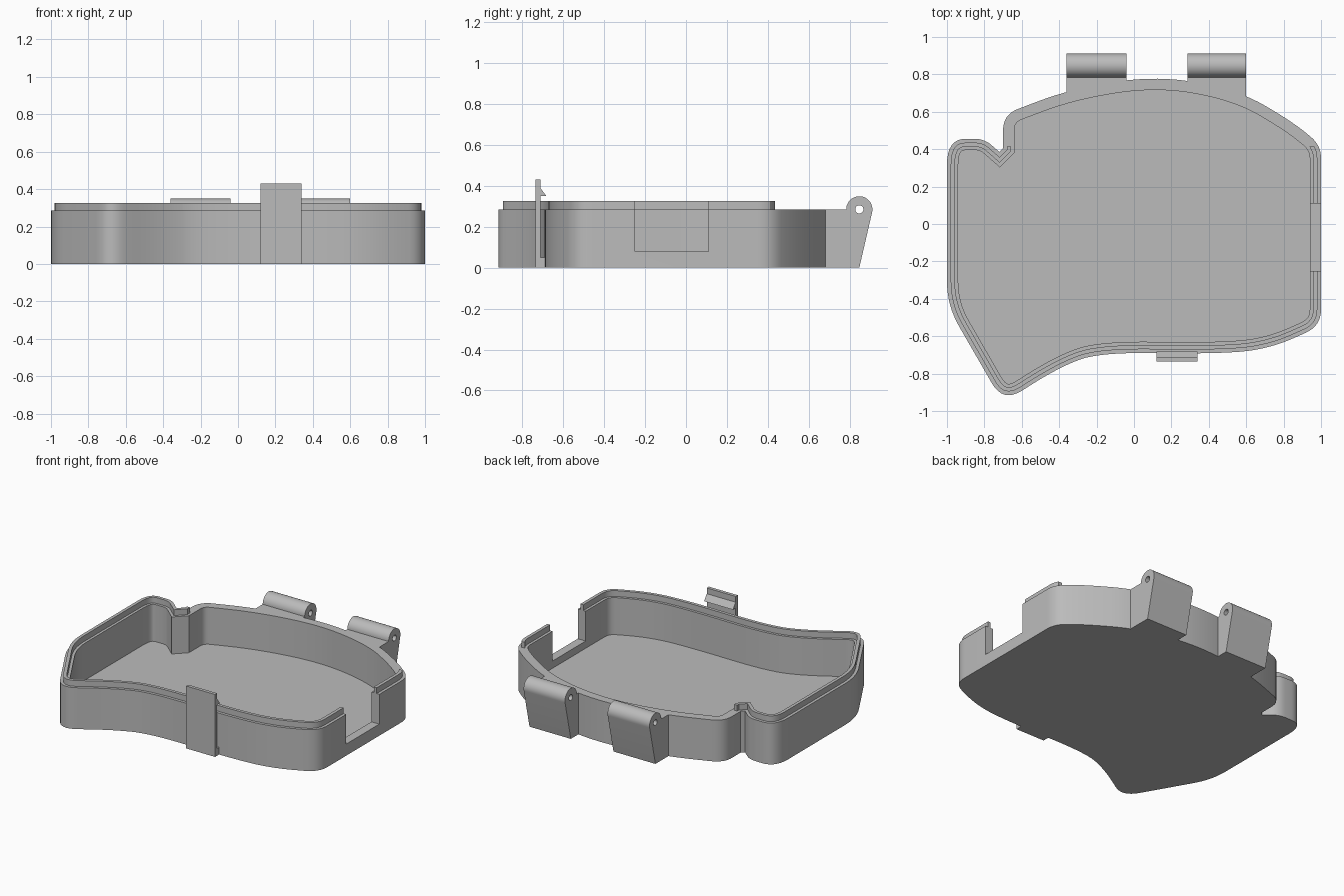
import bpy
import bmesh
import math
from mathutils import Vector

WALL_TOP, LIP_TOP, FLOOR = 0.285, 0.325, 0.03

cube = bpy.data.objects.get("Cube")
if cube:
    bpy.data.objects.remove(cube, do_unlink=True)

grey = bpy.data.materials.new("plain grey")
grey.use_nodes = True
grey.diffuse_color = (0.5, 0.5, 0.5, 1)
grey.node_tree.nodes["Principled BSDF"].inputs["Base Color"].default_value = (0.5, 0.5, 0.5, 1)


def finish(bm, name):
    bmesh.ops.recalc_face_normals(bm, faces=bm.faces)
    mesh = bpy.data.meshes.new(name)
    bm.to_mesh(mesh)
    bm.free()
    obj = bpy.data.objects.new(name, mesh)
    bpy.context.collection.objects.link(obj)
    mesh.materials.append(grey)
    return obj


def activate(obj):
    bpy.ops.object.select_all(action='DESELECT')
    obj.select_set(True)
    bpy.context.view_layer.objects.active = obj


def smooth(obj):
    activate(obj)
    bpy.ops.object.shade_smooth_by_angle(angle=math.radians(30))


def cut(obj, cutter):
    mod = obj.modifiers.new("cut", 'BOOLEAN')
    mod.operation, mod.solver, mod.object = 'DIFFERENCE', 'EXACT', cutter
    activate(obj)
    bpy.ops.object.modifier_apply(modifier=mod.name)
    bpy.data.objects.remove(cutter, do_unlink=True)


def box(name, low, high):
    bm = bmesh.new()
    bmesh.ops.create_cube(bm, size=1)
    for v in bm.verts:
        v.co = [a + (b - a) * (c + 0.5) for a, b, c in zip(low, high, v.co)]
    return finish(bm, name)


def rounded(corners, steps=8):
    """Round each corner, starting the bend a given distance away."""
    path = []
    for i, (x, y, reach) in enumerate(corners):
        p = Vector((x, y))
        if reach == 0:
            path.append(p)
            continue
        ends = []
        for q in (corners[i - 1], corners[(i + 1) % len(corners)]):
            d = Vector(q[:2]) - p
            ends.append(p + d.normalized() * min(reach, d.length * 0.49))
        for k in range(steps + 1):
            t = k / steps
            path.append(ends[0] * (1 - t) ** 2 + p * 2 * t * (1 - t) + ends[1] * t * t)
    return path


def inset(path, dist):
    """Move a clockwise outline inward with mitred corners."""
    result = []
    for i, p in enumerate(path):
        a = (p - path[i - 1]).normalized()
        b = (path[(i + 1) % len(path)] - p).normalized()
        na, nb = Vector((a.y, -a.x)), Vector((b.y, -b.x))
        result.append(p + (na + nb) * dist / (1 + na.dot(nb)))
    return result


def rings(name, levels, closed):
    """Join outlines at (inset, height) levels; loop back or cap both ends."""
    bm = bmesh.new()
    loops = [[bm.verts.new((p.x, p.y, z)) for p in inset(outline, d)] for d, z in levels]
    pairs = list(zip(loops, loops[1:]))
    if closed:
        pairs.append((loops[-1], loops[0]))
    else:
        bm.faces.new(loops[0])
        bm.faces.new(loops[-1])
    n = len(outline)
    for lo, hi in pairs:
        for i in range(n):
            j = (i + 1) % n
            bm.faces.new((lo[i], lo[j], hi[j], hi[i]))
    return finish(bm, name)


def prism(name, x0, x1, profile0, profile1):
    """Span two (y, z) profiles across x."""
    bm = bmesh.new()
    a = [bm.verts.new((x0, y, z)) for y, z in profile0]
    b = [bm.verts.new((x1, y, z)) for y, z in profile1]
    bm.faces.new(a)
    bm.faces.new(b)
    for i in range(len(a)):
        j = (i + 1) % len(a)
        bm.faces.new((a[i], a[j], b[j], b[i]))
    return finish(bm, name)


# Outline corners: x, y, bend reach (clockwise from the back right)
outline = rounded([
    (-1, 0.455, 0.14), (-0.80, 0.455, 0.05), (-0.72, 0.385, 0), (-0.70, 0.405, 0),
    (-0.70, 0.585, 0.085), (-0.33, 0.725, 1), (0.13, 0.795, 1), (0.56, 0.715, 1),
    (0.85, 0.545, 1), (1, 0.42, 0.07), (1, -0.545, 0.09), (0.72, -0.67, 1),
    (0.42, -0.695, 1), (-0.18, -0.685, 1), (-0.40, -0.765, 1),
    (-0.70, -0.955, 0.12), (-1, -0.435, 0.13),
])

# Tray with a port opening in its left wall
tray = rings("tray", [(0, 0), (0, WALL_TOP), (0.06, WALL_TOP), (0.06, FLOOR)], False)
cut(tray, box("port_cutter", (0.9, -0.25, 0.08), (1.1, 0.11, 0.5)))
smooth(tray)

# Raised lip, left open along the back and at the port
lip = rings("sealing_lip", [(0.02, WALL_TOP), (0.02, LIP_TOP),
                            (0.042, LIP_TOP), (0.042, WALL_TOP)], True)
cut(lip, box("lip_port_cutter", (0.9, -0.25, 0.08), (1.1, 0.11, 0.5)))
cut(lip, box("lip_back_cutter", (-0.70, 0.415, 0.2), (1.1, 1, 0.5)))
smooth(lip)

# Hinge blocks with a rounded top and a pin hole
HINGE_Y, HINGE_R = 0.847, 0.064
arc = []
for k in range(25):
    a = math.radians(-13 + 193 * k / 24)
    arc.append((HINGE_Y + HINGE_R * math.cos(a), WALL_TOP + HINGE_R * math.sin(a)))
for name, x0, x1, y0, y1 in (("right_hinge", -0.36, -0.04, 0.68, 0.735),
                             ("left_hinge", 0.285, 0.60, 0.735, 0.645)):
    ends = [[(y, 0), (HINGE_Y, 0)] + arc + [(y, WALL_TOP)] for y in (y0, y1)]
    hinge = prism(name, x0, x1, *ends)
    hole = [(HINGE_Y + 0.02 * math.cos(k * math.pi / 10),
             WALL_TOP + 0.02 * math.sin(k * math.pi / 10)) for k in range(20)]
    cut(hinge, prism("pin_cutter", x0 - 0.1, x1 + 0.1, hole, hole))
    smooth(hinge)

# Front spring clip: foot joined to the wall, free plate, hooked tip
clip = [(-0.68, 0), (-0.735, 0), (-0.735, 0.43), (-0.712, 0.43), (-0.712, 0.39),
        (-0.682, 0.35), (-0.712, 0.35), (-0.712, 0.05), (-0.68, 0.05)]
prism("front_clip", 0.12, 0.34, clip, clip)
